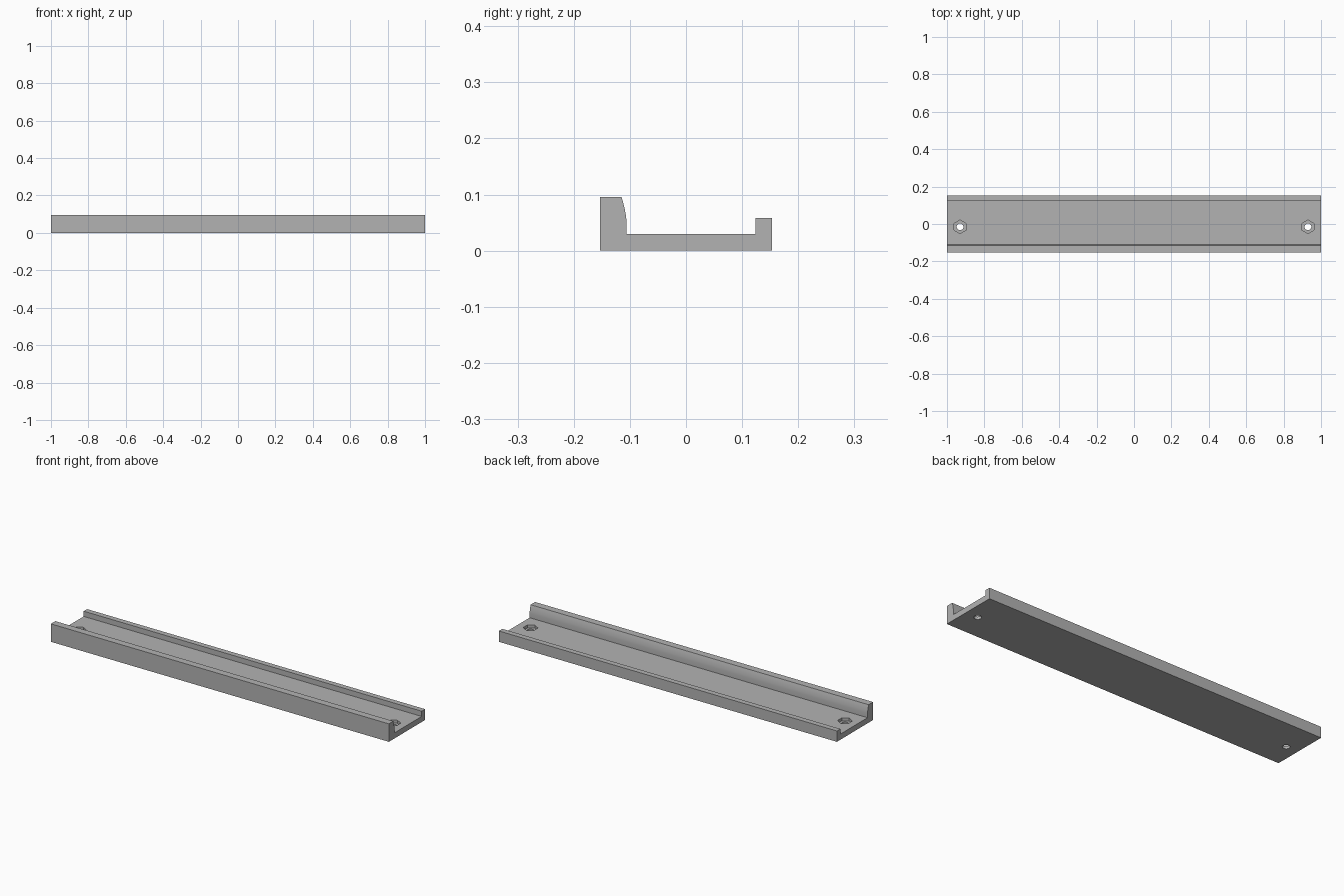
import bpy
import bmesh
import math

cube = bpy.data.objects.get("Cube")
if cube:
    bpy.data.objects.remove(cube, do_unlink=True)

grey = bpy.data.materials.new("plain grey")
grey.use_nodes = True
colour = (0.45, 0.45, 0.45, 1)
grey.diffuse_color = colour
grey.node_tree.nodes["Principled BSDF"].inputs["Base Color"].default_value = colour


def add_prism(name, ring, direction):
    """Extrude a closed ring of points into a solid object."""
    bm = bmesh.new()
    face = bm.faces.new([bm.verts.new(p) for p in ring])
    out = bmesh.ops.extrude_face_region(bm, geom=[face])
    moved = [v for v in out["geom"] if isinstance(v, bmesh.types.BMVert)]
    bmesh.ops.translate(bm, verts=moved, vec=direction)
    bmesh.ops.recalc_face_normals(bm, faces=bm.faces)
    mesh = bpy.data.meshes.new(name)
    bm.to_mesh(mesh)
    bm.free()
    mesh.materials.append(grey)
    obj = bpy.data.objects.new(name, mesh)
    bpy.context.collection.objects.link(obj)
    return obj


def cut_hole(target, x, y, z, radius, sides, depth):
    """Cut an upright round or hexagonal hole, corner facing +y."""
    ring = []
    for i in range(sides):
        a = math.pi / 2 + math.tau * i / sides
        ring.append((x + radius * math.cos(a), y + radius * math.sin(a), z))
    cutter = add_prism("hole_cutter", ring, (0, 0, depth))
    cutter.hide_render = True
    mod = target.modifiers.new("hole", 'BOOLEAN')
    mod.operation = 'DIFFERENCE'
    mod.solver = 'EXACT'
    mod.object = cutter
    bpy.context.view_layer.objects.active = target
    bpy.ops.object.modifier_apply(modifier=mod.name)
    bpy.data.objects.remove(cutter, do_unlink=True)


# Channel section: tall front lip with a curved inner face, low back lip
section = [
    (-0.153, 0), (0.153, 0), (0.153, 0.058), (0.124, 0.058), (0.124, 0.03),
    (-0.106, 0.03), (-0.106, 0.054), (-0.1075, 0.065), (-0.1095, 0.076),
    (-0.112, 0.086), (-0.115, 0.096), (-0.153, 0.096),
]
rail = add_prism("channel_rail", [(-1, y, z) for y, z in section], (2, 0, 0))

# Screw holes with hexagonal nut pockets at both ends
for side in (-1, 1):
    cut_hole(rail, side * 0.93, -0.015, 0.014, 0.036, 6, 0.05)
    cut_hole(rail, side * 0.93, -0.015, -0.02, 0.018, 32, 0.07)

# Smooth only the curved surfaces
bpy.ops.object.select_all(action='DESELECT')
rail.select_set(True)
bpy.context.view_layer.objects.active = rail
bpy.ops.object.shade_smooth_by_angle(angle=math.radians(25))
